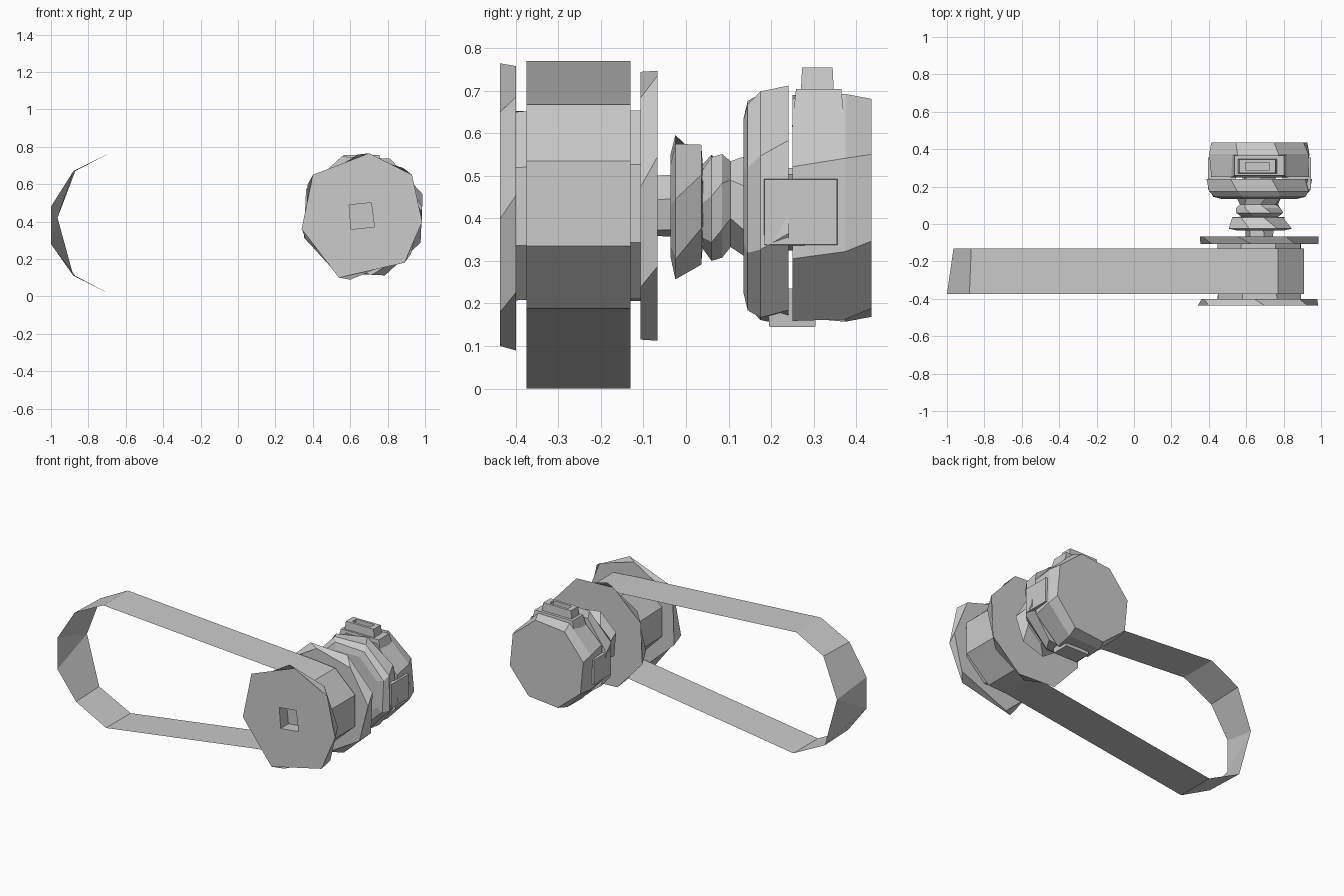
import bpy, bmesh
from math import sin, cos, tau, radians
from mathutils import Matrix

old = bpy.data.objects.get("Cube")
if old:
    bpy.data.objects.remove(old)

grey = bpy.data.materials.new("plain grey")
grey.use_nodes = True
colour = (0.6, 0.6, 0.6, 1)
grey.diffuse_color = colour
grey.node_tree.nodes["Principled BSDF"].inputs["Base Color"].default_value = colour

CX, CZ = 0.67, 0.43


def finish(name, bm, closed=True):
    if closed:
        bmesh.ops.recalc_face_normals(bm, faces=bm.faces)
    mesh = bpy.data.meshes.new(name)
    bm.to_mesh(mesh)
    bm.free()
    mesh.materials.append(grey)
    obj = bpy.data.objects.new(name, mesh)
    bpy.context.scene.collection.objects.link(obj)
    return obj


def loft(name, rings):
    """Solid through equal-length rings of points."""
    bm = bmesh.new()
    loops = [[bm.verts.new(p) for p in ring] for ring in rings]
    for a, b in zip(loops, loops[1:]):
        for i in range(len(a)):
            j = (i + 1) % len(a)
            bm.faces.new((a[i], a[j], b[j], b[i]))
    bm.faces.new(loops[0])
    bm.faces.new(loops[-1])
    return finish(name, bm)


def turned(name, sides, profile, cx=CX, cz=CZ):
    """Faceted round part along y; profile rows are y, radius, twist in degrees."""
    return loft(name, [[(cx + r * cos(tau * i / sides + radians(t)), y,
                         cz + r * sin(tau * i / sides + radians(t)))
                        for i in range(sides)] for y, r, t in profile])


def block(name, centre, size, taper=1.0, spin=0):
    """Box whose top (local z) is tapered, spun about the motor axis direction."""
    bm = bmesh.new()
    bmesh.ops.create_cube(bm, size=1)
    for v in bm.verts:
        k = taper if v.co.z > 0 else 1
        v.co = (v.co.x * size[0] * k, v.co.y * size[1] * k, v.co.z * size[2])
    bm.transform(Matrix.Translation(centre) @ Matrix.Rotation(radians(spin), 4, 'Y'))
    return finish(name, bm)


def cut(target, cutter):
    mod = target.modifiers.new("recess", 'BOOLEAN')
    mod.operation, mod.object, mod.solver = 'DIFFERENCE', cutter, 'EXACT'
    cutter.hide_render = True
    cutter.hide_set(True)


# Belt: thin open sheet, its far end slightly twisted between the two edges
pulley_side = [(0.62, 0.182), (0.75, 0.188), (0.91, 0.335), (0.91, 0.535), (0.77, 0.668), (0.62, 0.682)]
front_edge = pulley_side + [(-0.68, 0.77), (-0.88, 0.67), (-1, 0.48), (-1, 0.28), (-0.87, 0.11), (-0.66, 0)]
back_edge = pulley_side + [(-0.68, 0.77), (-0.87, 0.67), (-0.965, 0.42), (-0.965, 0.42), (-0.88, 0.11), (-0.66, 0)]
bm = bmesh.new()
fv = [bm.verts.new((x, -0.375, z)) for x, z in front_edge]
bv = [bm.verts.new((x, -0.13, z)) for x, z in back_edge]
for i in range(len(fv)):
    j = (i + 1) % len(fv)
    bm.faces.new((fv[i], bv[i], bv[j], fv[j]))
bmesh.ops.remove_doubles(bm, verts=bm.verts, dist=0.001)
finish("belt", bm)

# Pulley: front flange, drum and back flange
outline = [(0.34, 0.36), (0.54, 0.10), (0.89, 0.18), (0.985, 0.40), (0.93, 0.65), (0.70, 0.765), (0.40, 0.65)]


def flange_ring(y, scale, turn=0):
    c, s = cos(radians(turn)) * scale, sin(radians(turn)) * scale
    return [(CX + (x - CX) * c - (z - CZ) * s, y, CZ + (x - CX) * s + (z - CZ) * c) for x, z in outline]


front_flange = loft("front_flange", [flange_ring(-0.437, 1), flange_ring(-0.40, 0.98, 10)])
cutter = block("socket_cutter", (0.66, -0.44, 0.43), (0.125, 0.16, 0.13), 0.95, -6)
cut(front_flange, cutter)
drum = turned("pulley_drum", 8, [(-0.41, 0.24, 22), (-0.09, 0.24, 24)])
cut(drum, cutter)
turned("back_flange", 8, [(-0.107, 0.318, 8), (-0.067, 0.338, 20)])

# Shaft, collar and spool between pulley and motor
turned("shaft", 6, [(-0.08, 0.075, 10), (0.27, 0.09, 25)])
turned("collar", 7, [(-0.036, 0.125, 0), (-0.025, 0.175, 5), (0.036, 0.145, 30), (0.04, 0.09, 30)])
turned("spool", 7, [(0.03, 0.09, 0), (0.06, 0.13, 10), (0.085, 0.125, 25),
                    (0.105, 0.105, 35), (0.145, 0.125, 20)])

# Motor housing in two halves with a narrow gap
turned("motor_front", 8, [(0.135, 0.22, 22), (0.145, 0.262, 20), (0.175, 0.288, 24), (0.241, 0.29, 32)])
turned("motor_back", 8, [(0.251, 0.283, 20), (0.375, 0.287, 24), (0.436, 0.268, 28)], CX, 0.425)

# Bridging lugs on both sides and underneath
for side, name in ((1, "left_lug"), (-1, "right_lug")):
    block(name, (CX + side * 0.20, 0.27, 0.415), (0.18, 0.20, 0.15), 0.85, side * 90)
block("lower_lug", (CX, 0.25, 0.19), (0.18, 0.12, 0.09), 0.9, 180)

# Terminal on top: tapered base with a hollow neck
block("terminal_base", (CX, 0.312, 0.66), (0.31, 0.125, 0.09), 0.85)
neck = block("terminal_neck", (0.66, 0.309, 0.725), (0.21, 0.078, 0.06), 0.92)
cut(neck, block("neck_cutter", (0.66, 0.309, 0.745), (0.13, 0.04, 0.06)))
